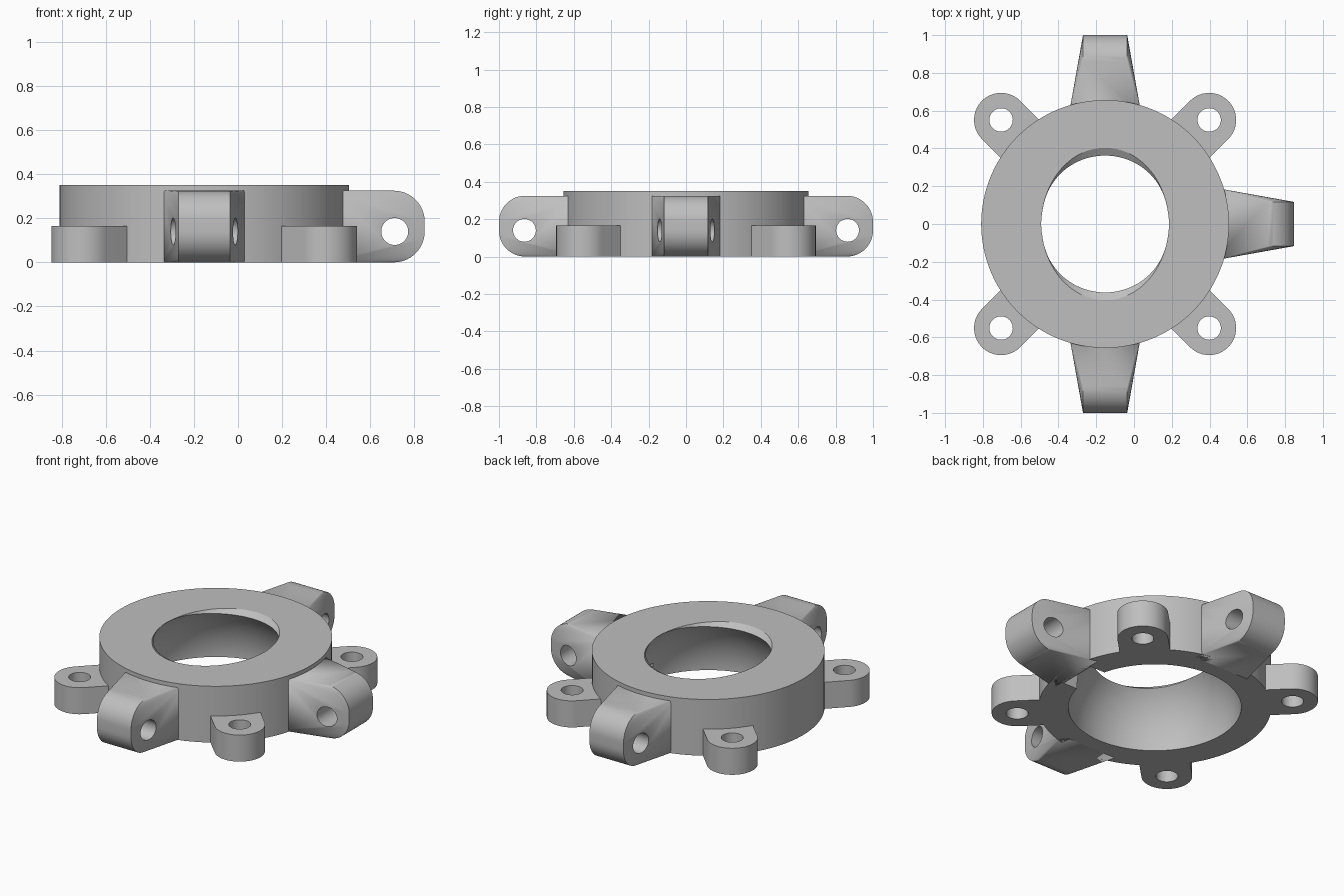
import bpy, bmesh, math
from mathutils import Matrix, Vector

cube = bpy.data.objects.get("Cube")
if cube:
    bpy.data.objects.remove(cube, do_unlink=True)

CX = -0.153          # ring centre
RING_R, RING_H = 0.656, 0.35
BOWL_R = 0.487

grey = bpy.data.materials.new("plain grey")
grey.use_nodes = True
grey.diffuse_color = (0.52, 0.52, 0.52, 1)
grey.node_tree.nodes["Principled BSDF"].inputs["Base Color"].default_value = (0.52, 0.52, 0.52, 1)


def make(name, bm):
    bmesh.ops.recalc_face_normals(bm, faces=bm.faces)
    mesh = bpy.data.meshes.new(name)
    bm.to_mesh(mesh)
    bm.free()
    mesh.materials.append(grey)
    obj = bpy.data.objects.new(name, mesh)
    bpy.context.collection.objects.link(obj)
    return obj


def cylinder(name, r1, r2, depth, matrix, segments=48):
    bm = bmesh.new()
    bmesh.ops.create_cone(bm, cap_ends=True, segments=segments, radius1=r1,
                          radius2=r2, depth=depth, matrix=matrix)
    return make(name, bm)


def activate(obj):
    bpy.ops.object.select_all(action='DESELECT')
    obj.select_set(True)
    bpy.context.view_layer.objects.active = obj


def cut(obj, cutter):
    cutter.hide_render = True
    mod = obj.modifiers.new("cut", 'BOOLEAN')
    mod.operation, mod.solver, mod.object = 'DIFFERENCE', 'EXACT', cutter
    activate(obj)
    bpy.ops.object.modifier_apply(modifier=mod.name)
    bpy.data.objects.remove(cutter, do_unlink=True)


def finish(obj, angle):
    obj.matrix_world = Matrix.Translation((CX, 0, 0)) @ Matrix.Rotation(angle, 4, 'Z')
    activate(obj)
    bpy.ops.object.shade_smooth_by_angle(angle=math.radians(25))


def arc(cx, cy, r, start, end, steps):
    return [(cx + r * math.cos(math.radians(start + (end - start) * i / steps)),
             cy + r * math.sin(math.radians(start + (end - start) * i / steps)))
            for i in range(steps + 1)]


# Ring body with a domed underside cavity
ring = cylinder("ring_body", RING_R, RING_R, RING_H,
                Matrix.Translation((0, 0, RING_H / 2)), 128)
bm = bmesh.new()
bmesh.ops.create_uvsphere(bm, u_segments=96, v_segments=64, radius=BOWL_R,
                          matrix=Matrix.Rotation(0.01, 4, 'X'))
cut(ring, make("bowl_cutter", bm))

# Flared oval mouth, wider front to back
mouth = cylinder("mouth_cutter", 0.32, 0.42, 0.06, Matrix.Translation((0, 0, 0.33)), 96)
for v in mouth.data.vertices:
    v.co.x *= 0.337 / math.hypot(v.co.x, v.co.y)
cut(ring, mouth)

# Small notch in the lower inner rim on the left
bm = bmesh.new()
bmesh.ops.create_cube(bm, size=1, matrix=Matrix.Translation((0.47, 0, 0.03))
                      @ Matrix.Diagonal((0.2, 0.24, 0.14, 1)))
cut(ring, make("notch_cutter", bm))
finish(ring, 0)


# Tapered arms: hull of a wide root and a narrow rounded tip
def arm(name, angle):
    bm = bmesh.new()
    height, tip, r = 0.325, 1.0, 0.14
    profile = (arc(tip - r, r, r, -90, 0, 14)
               + arc(tip - r, height - r, r, 0, 90, 14))
    for side in (-1, 1):
        for x, z in profile:
            bm.verts.new((x, side * 0.117, z))
        for z in (0, height):
            bm.verts.new((0.58, side * 0.192, z))
    bmesh.ops.convex_hull(bm, input=bm.verts)
    bmesh.ops.dissolve_limit(bm, angle_limit=0.002, verts=bm.verts, edges=bm.edges)
    obj = make(name, bm)
    cut(obj, cylinder("pin_cutter", 0.061, 0.061, 1,
                      Matrix.Translation((0.864, 0, 0.14)) @ Matrix.Rotation(math.pi / 2, 4, 'X')))
    finish(obj, angle)


arm("left_arm", 0)
arm("back_arm", math.pi / 2)
arm("front_arm", -math.pi / 2)


# Round-ended mounting tabs on the diagonals
def tab(name, angle):
    centre, r = 0.779, 0.143
    outline = [(0.56, -r)] + arc(centre, 0, r, -90, 90, 32) + [(0.56, r)]
    bm = bmesh.new()
    face = bm.faces.new([bm.verts.new((x, y, 0)) for x, y in outline])
    top = bmesh.ops.extrude_face_region(bm, geom=[face])["geom"]
    bmesh.ops.translate(bm, vec=Vector((0, 0, 0.165)),
                        verts=[g for g in top if isinstance(g, bmesh.types.BMVert)])
    obj = make(name, bm)
    cut(obj, cylinder("bolt_cutter", 0.062, 0.062, 1, Matrix.Translation((centre, 0, 0))))
    finish(obj, angle)


for i, name in enumerate(("back_left", "back_right", "front_right", "front_left")):
    tab(name + "_tab", math.pi / 4 + i * math.pi / 2)
